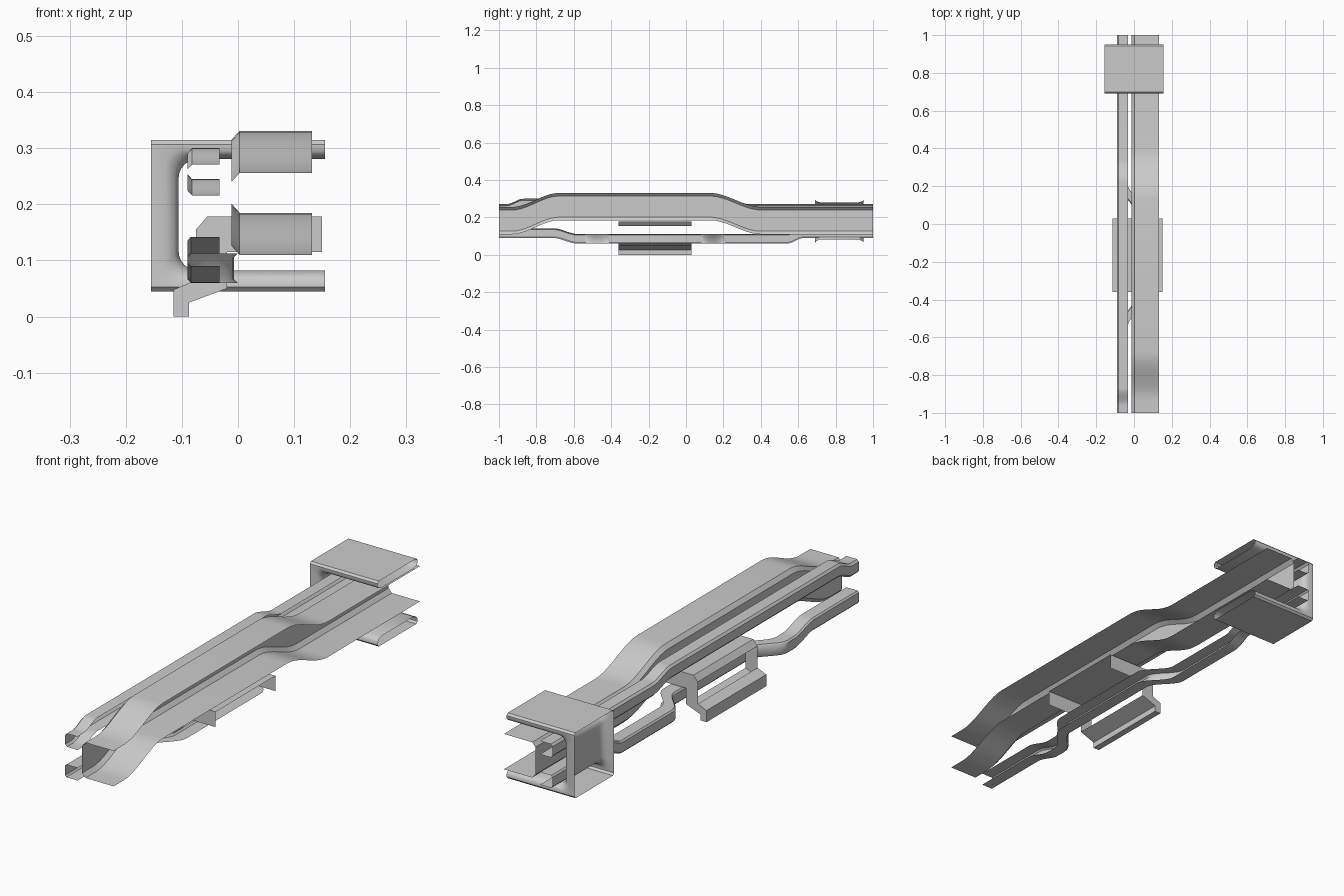
import bpy, bmesh, math

if "Cube" in bpy.data.objects:
    bpy.data.objects.remove(bpy.data.objects["Cube"])

steel = bpy.data.materials.new("steel grey")
steel.diffuse_color = (0.6, 0.6, 0.6, 1)
steel.use_nodes = True
steel.node_tree.nodes["Principled BSDF"].inputs["Base Color"].default_value = steel.diffuse_color


def finish(name, bm, angle=40):
    """Turn a bmesh into a shaded object."""
    bmesh.ops.remove_doubles(bm, verts=bm.verts, dist=1e-5)
    bmesh.ops.recalc_face_normals(bm, faces=bm.faces)
    me = bpy.data.meshes.new(name)
    bm.to_mesh(me)
    bm.free()
    me.materials.append(steel)
    ob = bpy.data.objects.new(name, me)
    bpy.context.collection.objects.link(ob)
    bpy.ops.object.select_all(action='DESELECT')
    ob.select_set(True)
    bpy.context.view_layer.objects.active = ob
    bpy.ops.object.shade_smooth_by_angle(angle=math.radians(angle))
    return ob


def loft(bm, rings):
    """Skin a series of open point rows."""
    rows = [[bm.verts.new(p) for p in r] for r in rings]
    for a, b in zip(rows, rows[1:]):
        for i in range(len(a) - 1):
            bm.faces.new((a[i], a[i + 1], b[i + 1], b[i]))


def plateau(y, ramps, amount):
    """0 outside, amount between the two eased ramps."""
    def ease(a, b):
        t = min(1, max(0, (y - a) / (b - a)))
        return t * t * (3 - 2 * t)
    return amount * (ease(*ramps[0]) - ease(*ramps[1]))


def rail(name, x0, x1, zb, zt, c, lift, jog=None):
    """Thin channel open to +x with chamfered corners, swept along y."""
    section = [(x1, zt), (x0 + c, zt), (x0, zt - c * 1.1),
               (x0, zb + c * 1.1), (x0 + c, zb), (x1, zb)]
    ys = {-1.0, 1.0}
    for spec in filter(None, (lift, jog)):
        for a, b in spec[0]:
            ys |= {round(a + (b - a) * i / 10, 4) for i in range(11)}
    bm = bmesh.new()
    rings = []
    for y in sorted(ys):
        dz = plateau(y, *lift)
        dx = plateau(y, *jog) if jog else 0
        rings.append([(x + dx, y, z + dz) for x, z in section])
    loft(bm, rings)
    return finish(name, bm)


# Long channel rails
rail("main_rail", -0.012, 0.132, 0.11, 0.256, 0.015,
     (((-0.93, -0.68), (0.13, 0.40)), 0.075))
rail("upper_side_rail", -0.09, -0.033, 0.216, 0.271, 0.008,
     (((-0.96, -0.87), (0.22, 0.34)), 0.029))
rail("lower_side_rail", -0.09, -0.033, 0.09, 0.142, 0.006,
     (((-0.71, -0.58), (0.54, 0.63)), -0.03),
     (((-0.54, -0.41), (0.08, 0.21)), 0.083))

# Mount bracket: cut end plates joined by a top plate and a lower foot
Y0, Y1 = -0.36, 0.03
outline = [(-0.115, 0), (-0.115, 0.048), (-0.075, 0.065), (-0.075, 0.155),
           (-0.055, 0.178), (0.15, 0.178), (0.15, 0.115), (-0.02, 0.115),
           (-0.02, 0.05), (-0.087, 0.025), (-0.087, 0)]
bm = bmesh.new()
for y in (Y0, Y1):
    bm.faces.new([bm.verts.new((x, y, z)) for x, z in outline])
for strip in (outline[3:6], outline[8:] + outline[:3]):
    loft(bm, [[(x, y, z) for x, z in strip] for y in (Y0, Y1)])
finish("mount_bracket", bm, 20)


# Clip around the rear of the rails
def c_path(left, bottom, top, r, y):
    """C-shaped path, open to +x, with rounded inner corners."""
    pts = [(0.155, y, top)]
    for cz, start in ((top - r, 90), (bottom + r, 180)):
        for i in range(7):
            a = math.radians(start + 15 * i)
            pts.append((left + r + r * math.cos(a), y, cz + r * math.sin(a)))
    return pts + [(0.155, y, bottom)]


def outer_path(y):
    """Square C path matching c_path point for point."""
    pts = [(0.155, y, 0.307)]
    for cz, sz in ((0.307, 1), (0.053, -1)):
        for i in range(7):
            k = i if sz > 0 else 6 - i
            x = -0.155 + 0.047 * max(0, 3 - k) / 3
            z = cz - sz * 0.047 * max(0, k - 3) / 3
            pts.append((x, y, z))
    return pts + [(0.155, y, 0.053)]


bm = bmesh.new()
loft(bm, [outer_path(0.69),
          c_path(-0.13, 0.065, 0.295, 0.03, 0.69),
          c_path(-0.113, 0.074, 0.287, 0.033, 0.697),
          c_path(-0.106, 0.082, 0.281, 0.035, 0.715),
          c_path(-0.106, 0.082, 0.281, 0.035, 0.925),
          c_path(-0.113, 0.074, 0.287, 0.033, 0.943),
          c_path(-0.13, 0.065, 0.295, 0.03, 0.95),
          outer_path(0.95)])
finish("clip_liner", bm, 50)

for name, z0, s in (("clip_top_plate", 0.307, 1), ("clip_bottom_plate", 0.053, -1)):
    bm = bmesh.new()
    loft(bm, [[(x, y, z0 + s * d) for x in (-0.155, 0.155)]
              for y, d in ((0.69, 0), (0.698, 0.008), (0.942, 0.008), (0.95, 0))])
    finish(name, bm)
